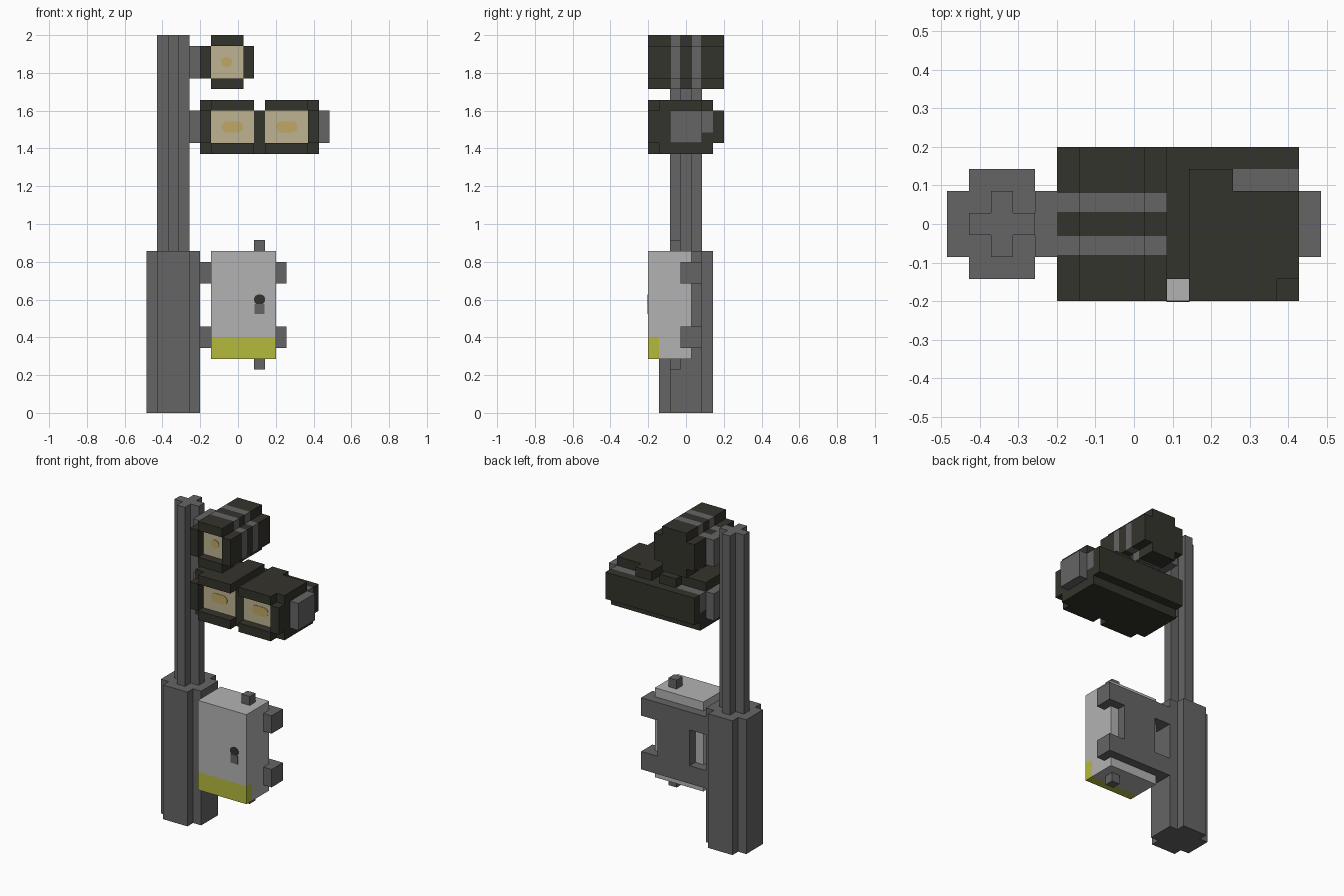
import bpy, bmesh, math
from mathutils import Vector

U = 2 / 70  # one block of the design grid

cube = bpy.data.objects.get("Cube")
if cube:
    bpy.data.objects.remove(cube, do_unlink=True)


def material(name, r, g, b):
    m = bpy.data.materials.new(name)
    m.use_nodes = True
    m.diffuse_color = (r, g, b, 1)
    node = m.node_tree.nodes["Principled BSDF"]
    node.inputs["Base Color"].default_value = (r, g, b, 1)
    node.inputs["Roughness"].default_value = 0.8
    return m


STEEL = material("steel grey", .13, .13, .13)
LIGHT = material("light grey", .45, .45, .45)
DARK = material("dark olive", .034, .033, .025)
CREAM = material("cream glass", .51, .45, .29)
AMBER = material("amber glow", .52, .39, .13)
YELLOW = material("yellow band", .46, .49, .047)


def finish(name, bm, mats):
    bmesh.ops.recalc_face_normals(bm, faces=bm.faces)
    mesh = bpy.data.meshes.new(name)
    bm.to_mesh(mesh)
    bm.free()
    for m in mats:
        mesh.materials.append(m)
    obj = bpy.data.objects.new(name, mesh)
    bpy.context.collection.objects.link(obj)
    return obj


def blocks(name, mat, *boxes):
    """One object from boxes given as x0, x1, y0, y1, z0, z1 in grid blocks."""
    bm = bmesh.new()
    for x0, x1, y0, y1, z0, z1 in boxes:
        lo, hi = Vector((x0, y0, z0)) * U, Vector((x1, y1, z1)) * U
        for v in bmesh.ops.create_cube(bm, size=1)["verts"]:
            v.co = Vector([lo[i] if v.co[i] < 0 else hi[i] for i in range(3)])
    return finish(name, bm, [mat])


def cross(a0, a1, b0, b1, arm=2):
    """Plus-shaped outline inside a rectangle, corners cut by arm blocks."""
    c0, c1, d0, d1 = a0 + arm, a1 - arm, b0 + arm, b1 - arm
    return [(c0, b0), (c1, b0), (c1, d0), (a1, d0), (a1, d1), (c1, d1),
            (c1, b1), (c0, b1), (c0, d1), (a0, d1), (a0, d0), (c0, d0)]


def prism(name, outline, levels, place, mats, bands=()):
    """Extrude an outline through levels; bands gives a material per span."""
    bm = bmesh.new()
    rings = [[bm.verts.new(place(a, b, h) * U) for a, b in outline] for h in levels]
    n = len(outline)
    for k in range(len(levels) - 1):
        for i in range(n):
            j = (i + 1) % n
            f = bm.faces.new((rings[k][i], rings[k][j], rings[k + 1][j], rings[k + 1][i]))
            f.material_index = bands[k] if bands else 0
    bm.faces.new(rings[0])
    bm.faces.new(rings[-1])
    return finish(name, bm, mats)


def upright(a, b, h):
    return Vector((a, b, h))


def lengthwise(a, b, h):
    return Vector((a, h, b))


def pill(name, mat, x, z, half, radius, y):
    """Thin rounded plate facing the front."""
    pts = []
    for i in range(16):
        t = (i + .5) * math.tau / 16
        side = half if math.cos(t) > 0 else -half
        pts.append((x + side + radius * math.cos(t), z + radius * math.sin(t)))
    prism(name, pts, [y, y - .1], lengthwise, [mat])


# Post and its thick foot
prism("post_base", cross(-17, -7, -5, 5), [0, 30], upright, [STEEL])
prism("post", cross(-15, -9, -3, 3), [30, 70], upright, [STEEL])

# Control cabinet
blocks("cabinet", LIGHT, (-5, 7, -5, 1, 10, 30), (-5, 7, -7, -5, 14, 30))
blocks("cabinet_yellow_band", YELLOW, (-5, 7, -7, -5, 10, 14))
blocks("cabinet_bracket", STEEL,
       (-7, 9, -1, 3, 24, 28), (-7, 9, -1, 3, 12, 16), (-3, 5, -1, 3, 16, 24))
blocks("cabinet_pins", STEEL, (3, 5, -3, -1, 30, 32), (3, 5, -3, -1, 8, 10))
blocks("handle", STEEL, (3.1, 4.9, -7.1, -7, 18.3, 20.2))
pill("keyhole", DARK, 4, 21, .1, .95, -7)

# Upper lamp: striped housing with a hood around the lens
prism("upper_lamp_housing", cross(-7, 3, 60, 70), [-5, -2.8, -1.1, 1.1, 2.8, 7],
      lengthwise, [DARK, STEEL], [0, 1, 0, 1, 0])
blocks("upper_lamp_hood", DARK,
       (-5, 1, -7, -5, 68, 70), (-5, 1, -7, -5, 60, 62),
       (-7, -5, -7, -5, 62, 68), (1, 3, -7, -5, 62, 68))
blocks("upper_lens", CREAM, (-5, 1, -5.1, -5, 62, 68))
pill("upper_glow", AMBER, -2.1, 65, .1, .9, -5.1)

# Twin lamp: two halves mirrored about the middle of the unit
MID = 4


def half(side, x0, x1, *rest):
    a, b = sorted((MID + side * x0, MID + side * x1))
    return (a, b, *rest)


for side, label in ((-1, "right"), (1, "left")):
    blocks(label + "_lamp_housing", DARK,
           half(side, 1, 11, -5, 3, 48, 58),
           half(side, 1, 11, 3, 5, 48, 52),
           half(side, 1, 5, 3, 5, 52, 58))
    blocks(label + "_lamp_stripe", STEEL, half(side, 5, 11, 3, 5, 52, 56))
    blocks(label + "_lamp_hood", DARK,
           half(side, 1, 9, -7, -5, 56, 58),
           half(side, 1, 9, -7, -5, 48, 50),
           half(side, 9, 11, -7, -5, 50, 56))
    blocks(label + "_lens", CREAM, half(side, 1, 9, -5.1, -5, 50, 56))
    pill(label + "_glow", AMBER, MID + side * 5.05, 53, .95, 1.05, -5.1)
blocks("twin_lamp_bridge", DARK, (3, 5, -5, 5, 48, 56))
blocks("twin_lamp_back", DARK, (-7, 15, 5, 7, 50, 56))

# Mounts joining the lamps to the post, and the free end cap
blocks("lamp_mounts", STEEL, (-9, -7, -3, 3, 62, 68), (-9, -7, -3, 3, 50, 56))
blocks("twin_lamp_end_cap", STEEL, (15, 17, -3, 3, 50, 56))
